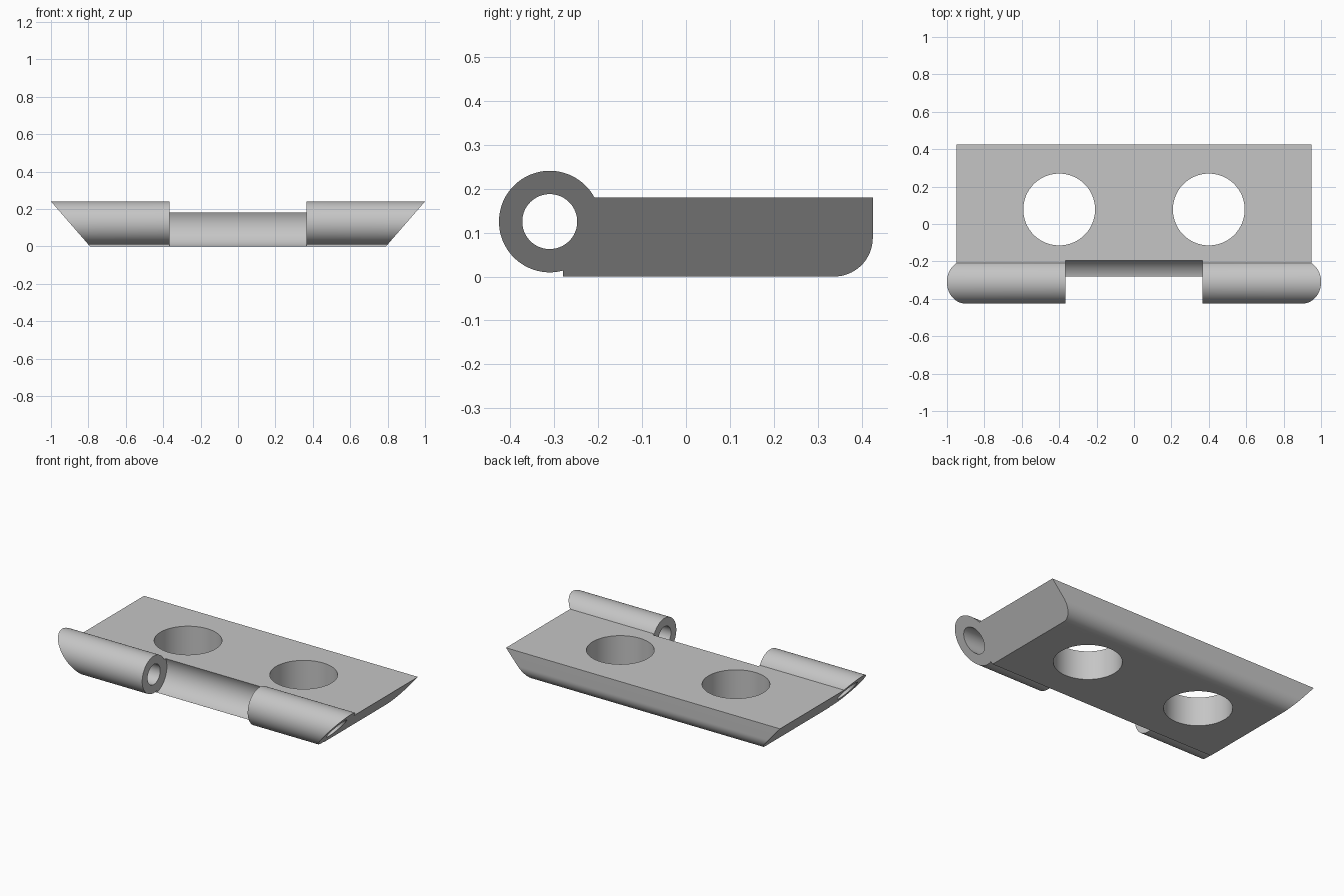
import bpy, bmesh, math
from mathutils import Vector

if "Cube" in bpy.data.objects:
    bpy.data.objects.remove(bpy.data.objects["Cube"])

PIN_Y, PIN_Z = -0.31, 0.125        # hinge axis, running along x
HALF_GAP = 0.365                   # half the space between the knuckles

steel = bpy.data.materials.new("grey steel")
steel.use_nodes = True
GREY = (0.56, 0.56, 0.56, 1)
steel.diffuse_color = GREY
steel.node_tree.nodes["Principled BSDF"].inputs["Base Color"].default_value = GREY


def prism(name, points, depth):
    """Solid from a closed loop of points, extruded along depth."""
    bm = bmesh.new()
    face = bm.faces.new([bm.verts.new(p) for p in points])
    top = bmesh.ops.extrude_face_region(bm, geom=[face])["geom"]
    moved = [v for v in top if isinstance(v, bmesh.types.BMVert)]
    bmesh.ops.translate(bm, vec=Vector(depth), verts=moved)
    bmesh.ops.recalc_face_normals(bm, faces=bm.faces)
    mesh = bpy.data.meshes.new(name)
    bm.to_mesh(mesh)
    bm.free()
    obj = bpy.data.objects.new(name, mesh)
    mesh.materials.append(steel)
    bpy.context.collection.objects.link(obj)
    return obj


def circle(radius, count):
    return [(radius * math.cos(2 * math.pi * i / count),
             radius * math.sin(2 * math.pi * i / count)) for i in range(count)]


def pin_cylinder(name, radius, x0, x1):
    loop = [(x0, PIN_Y + a, PIN_Z + b) for a, b in circle(radius, 96)]
    return prism(name, loop, (x1 - x0, 0, 0))


def combine(target, tool, operation):
    tool.hide_render = True
    mod = target.modifiers.new(operation, "BOOLEAN")
    mod.operation, mod.object, mod.solver = operation, tool, "EXACT"
    bpy.context.view_layer.objects.active = target
    bpy.ops.object.modifier_apply(modifier=mod.name)
    bpy.data.objects.remove(tool)


# Plate with a rounded lower back edge
R, BACK = 0.088, 0.425
profile = [(-0.28, 0.18), (-0.28, 0)]
for i in range(17):
    a = math.pi / 2 * i / 16
    profile.append((BACK - R + R * math.sin(a), R - R * math.cos(a)))
profile.append((BACK, 0.18))
leaf = prism("hinge_leaf", [(-1.1, y, z) for y, z in profile], (2.2, 0, 0))

# Knuckle barrel, then the clearance between the two knuckles
combine(leaf, pin_cylinder("barrel", 0.1155, -1.05, 1.05), "UNION")
combine(leaf, pin_cylinder("clearance", 0.1285, -HALF_GAP, HALF_GAP), "DIFFERENCE")

# Pin bore
combine(leaf, pin_cylinder("pin_bore", 0.0625, -1.2, 1.2), "DIFFERENCE")

# Two screw holes
for side in (-1, 1):
    loop = [(side * 0.4 + a, 0.0775 + b, -0.1) for a, b in circle(0.192, 96)]
    combine(leaf, prism("screw_hole", loop, (0, 0, 0.5)), "DIFFERENCE")


# Mitred ends that flare outward towards the top
def end_x(z):
    return 0.8 + 0.2 * (z - 0.01) / 0.23


low, high = -0.1, 0.4
mitre = [(-end_x(low), -0.6, low), (end_x(low), -0.6, low),
         (end_x(high), -0.6, high), (-end_x(high), -0.6, high)]
combine(leaf, prism("mitre", mitre, (0, 1.2, 0)), "INTERSECT")

# Smooth curves, sharp edges
bpy.ops.object.select_all(action="DESELECT")
leaf.select_set(True)
bpy.context.view_layer.objects.active = leaf
bpy.ops.object.shade_smooth_by_angle(angle=math.radians(25))
